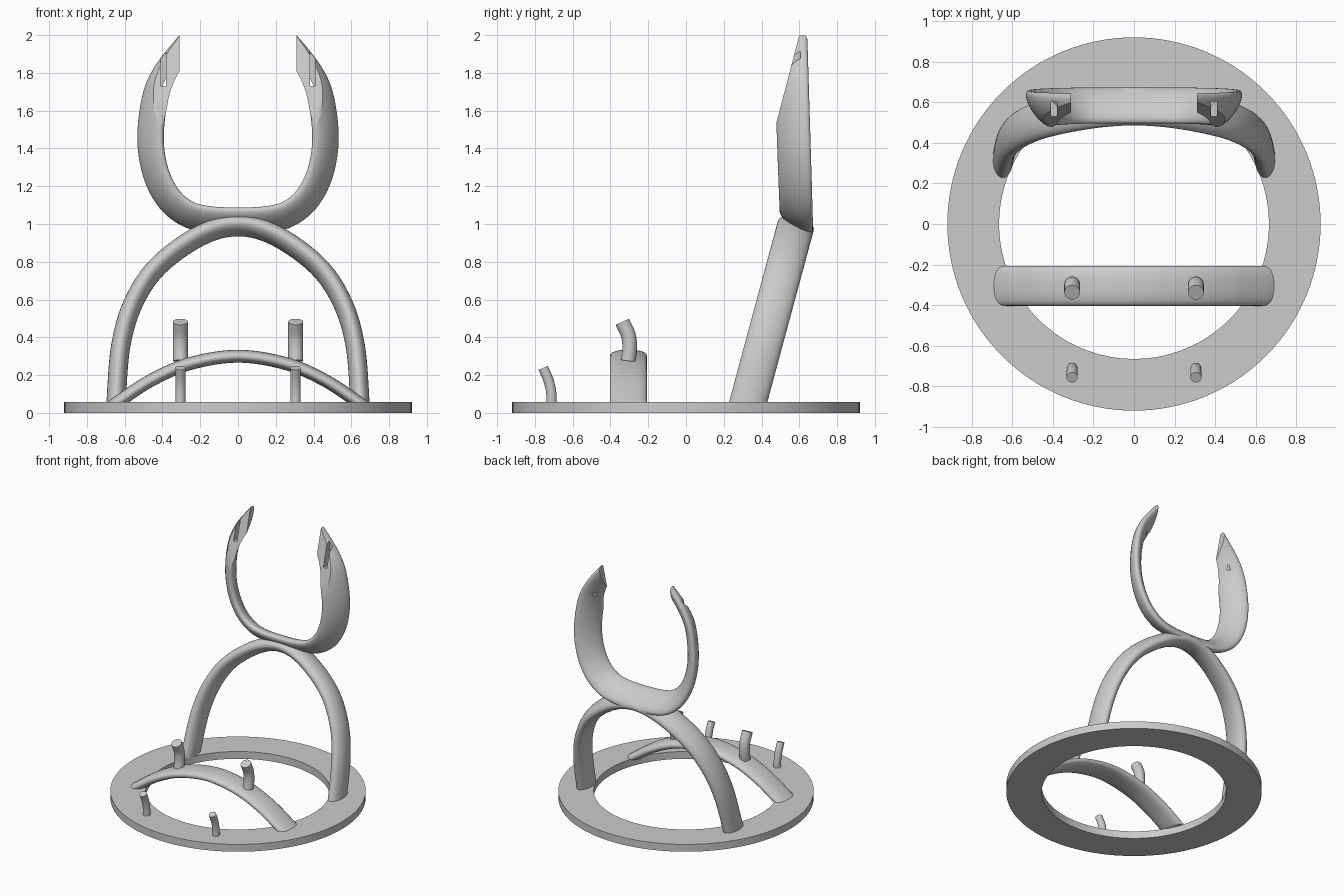
import bpy, bmesh, math
from mathutils import Vector, Matrix

if "Cube" in bpy.data.objects:
    bpy.data.objects.remove(bpy.data.objects["Cube"], do_unlink=True)

grey = bpy.data.materials.new("satin grey")
grey.use_nodes = True
tone = (0.6, 0.6, 0.6, 1)
grey.diffuse_color = tone
grey.node_tree.nodes["Principled BSDF"].inputs["Base Color"].default_value = tone


def make(name, bm):
    bmesh.ops.recalc_face_normals(bm, faces=bm.faces)
    mesh = bpy.data.meshes.new(name)
    bm.to_mesh(mesh)
    bm.free()
    mesh.materials.append(grey)
    obj = bpy.data.objects.new(name, mesh)
    bpy.context.collection.objects.link(obj)
    return obj


def select(obj):
    bpy.ops.object.select_all(action='DESELECT')
    obj.select_set(True)
    bpy.context.view_layer.objects.active = obj


def smooth(obj):
    select(obj)
    bpy.ops.object.shade_smooth_by_angle(angle=math.radians(40))


def spline(points, steps=10):
    """Catmull-Rom curve through the points."""
    p = [Vector(q) for q in points]
    p = [2 * p[0] - p[1]] + p + [2 * p[-1] - p[-2]]
    out = []
    for a, b, c, d in zip(p, p[1:], p[2:], p[3:]):
        for i in range(steps):
            t = i / steps
            out.append(0.5 * (2 * b + (c - a) * t + (2 * a - 5 * b + 4 * c - d) * t ** 2
                              + (3 * b - a - 3 * c + d) * t ** 3))
    return out + [p[-2]]


def sweep(name, points, axis, wide, thick, tilt=0, power=1, sides=32):
    """Run a rounded section along a path, its wide side along the axis."""
    path, axis = spline(points), Vector(axis).normalized()
    co, si = math.cos(tilt), math.sin(tilt)
    bm = bmesh.new()
    rings = []
    for i, p in enumerate(path):
        along = path[min(i + 1, len(path) - 1)] - path[max(i - 1, 0)]
        out = along.cross(axis).normalized()
        ring = []
        for k in range(sides):
            a = math.tau * k / sides
            u = wide * math.copysign(abs(math.cos(a)) ** power, math.cos(a))
            v = thick * math.copysign(abs(math.sin(a)) ** power, math.sin(a))
            ring.append(bm.verts.new(p + axis * (u * co - v * si) + out * (u * si + v * co)))
        rings.append(ring)
    for r, s in zip(rings, rings[1:]):
        for k in range(sides):
            j = (k + 1) % sides
            bm.faces.new((r[k], r[j], s[j], s[k]))
    bm.faces.new(rings[0])
    bm.faces.new(rings[-1])
    return make(name, bm)


def cut(obj, centre, size, turn=0):
    """Remove a box from the object."""
    bm = bmesh.new()
    bmesh.ops.create_cube(bm, size=1, matrix=Matrix.Translation(centre)
                          @ Matrix.Rotation(turn, 4, 'X') @ Matrix.Diagonal((*size, 1)))
    box = make("cutter", bm)
    box.hide_render = True
    select(obj)
    mod = obj.modifiers.new("cut", 'BOOLEAN')
    mod.operation, mod.solver, mod.object = 'DIFFERENCE', 'EXACT', box
    bpy.ops.object.modifier_apply(modifier=mod.name)
    bpy.data.objects.remove(box, do_unlink=True)


def mirrored(half, start):
    """Complete a half path that begins on the centre line; start is the first side."""
    left = [(start * x, y, z) for x, y, z in reversed(half)]
    return left + [(-start * x, y, z) for x, y, z in half[1:]]


# Base ring
bm = bmesh.new()
count, loops = 128, []
for radius, z in ((0.92, 0), (0.92, 0.058), (0.665, 0.058), (0.665, 0)):
    loops.append([bm.verts.new((radius * math.cos(math.tau * i / count),
                                radius * math.sin(math.tau * i / count), z))
                  for i in range(count)])
for n in range(4):
    a, b = loops[n], loops[(n + 1) % 4]
    for i in range(count):
        j = (i + 1) % count
        bm.faces.new((a[i], a[j], b[j], b[i]))
smooth(make("base_ring", bm))

# Leaning rear arch
profile = [(0, 0.99), (0.2, 0.938), (0.42, 0.78), (0.55, 0.59), (0.62, 0.36),
           (0.645, 0.06), (0.648, -0.06)]
half = [(x, 0.33 + 0.27 * (z - 0.06), z) for x, z in profile]
rear = sweep("rear_arch", mirrored(half, -1), (0, 1, -0.27), 0.098, 0.051)
cut(rear, (0, 0, -0.445), (3, 3, 1))
smooth(rear)

# Low front arch
profile = [(0, 0.3), (0.25, 0.262), (0.45, 0.178), (0.62, 0.068), (0.74, -0.025)]
half = [(x, -0.305, z) for x, z in profile]
front = sweep("front_arch", mirrored(half, -1), (0, 1, 0), 0.098, 0.034, power=0.85)
cut(front, (0, 0, -0.445), (3, 3, 1))
smooth(front)

# Flared open headrest
profile = [(0, 1.018), (0.15, 1.024), (0.27, 1.055), (0.37, 1.14), (0.438, 1.28),
           (0.463, 1.46), (0.437, 1.67), (0.375, 1.807), (0.255, 1.957), (0.2, 2.02)]
half = [(x, 0.585 - 0.033 * (z - 1), z) for x, z in profile]
rest = sweep("headrest", mirrored(half, 1), (0, 1, 0), 0.106, 0.04, tilt=math.radians(36))
# Upright prong ends, slanted front, and a slot in each prong
cut(rest, (0, 0.6, 1.95), (0.62, 1, 0.9))
lean = math.atan2(0.115, 0.44)
cut(rest, (0, 0.5425 - 0.25 * math.cos(lean), 1.78 + 0.25 * math.sin(lean)),
    (2, 0.5, 1), -lean)
for side in (-1, 1):
    cut(rest, (side * 0.395, 0.565, 1.98), (0.03, 0.08, 0.5))
smooth(rest)

# Bent pegs, a small and a large pair
small = [(-0.711, 0.04), (-0.714, 0.11), (-0.729, 0.175), (-0.756, 0.238)]
large = [(-0.306, 0.275), (-0.298, 0.34), (-0.305, 0.41), (-0.337, 0.482)]
for side, word in ((-1, "right"), (1, "left")):
    for kind, line, radius in (("front_peg", small, 0.027), ("arch_peg", large, 0.039)):
        smooth(sweep(f"{kind}_{word}", [(side * 0.305, y, z) for y, z in line],
                     (1, 0, 0), radius, radius))
